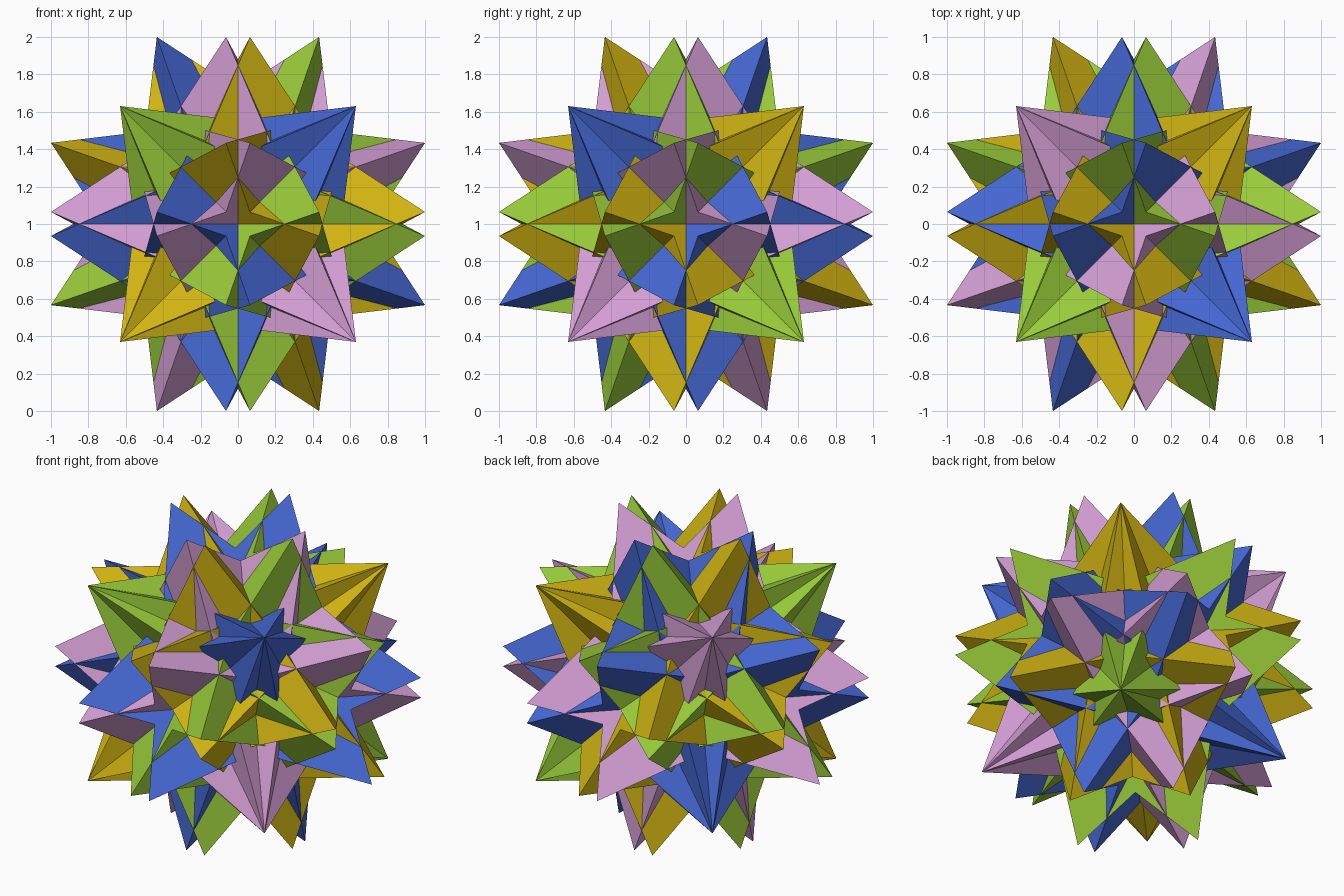
import bpy, bmesh, math
from mathutils import Vector, Matrix

if "Cube" in bpy.data.objects:
    bpy.data.objects.remove(bpy.data.objects["Cube"])

TWIST = math.radians(40)
# circumradius chosen so the widest tips reach exactly 1 unit from the centre
R = 1 / (1 / (3 * math.sqrt(3)) + math.sqrt(16 / 27) * math.cos(math.radians(20)))
A = R / math.sqrt(3)
CENTRE = Vector((0, 0, 1))

# one colour per cube diagonal
groups = {
    "blue": ((1, -1, 1), (0.060, 0.140, 0.66)),
    "green": ((-1, -1, 1), (0.320, 0.60, 0.042)),
    "yellow": ((1, 1, 1), (0.64, 0.46, 0.006)),
    "pink": ((-1, 1, 1), (0.66, 0.345, 0.66)),
}


def tetrahedron(name, tip, angle, mat):
    """Regular tetrahedron with one tip on a cube corner, twisted about that axis."""
    x, y, z = tip
    corners = [(x, y, z), (x, -y, -z), (-x, y, -z), (-x, -y, z)]
    turn = Matrix.Rotation(angle, 3, Vector(tip).normalized())
    bm = bmesh.new()
    vs = [bm.verts.new(turn @ (Vector(c) * A) + CENTRE) for c in corners]
    for skip in range(4):
        bm.faces.new([v for i, v in enumerate(vs) if i != skip])
    bmesh.ops.recalc_face_normals(bm, faces=bm.faces)
    mesh = bpy.data.meshes.new(name)
    bm.to_mesh(mesh)
    bm.free()
    mesh.materials.append(mat)
    bpy.context.collection.objects.link(bpy.data.objects.new(name, mesh))


# four interlocked tetrahedra per diagonal: both ends, both twists
for colour, (axis, rgb) in groups.items():
    mat = bpy.data.materials.new(colour)
    mat.diffuse_color = (*rgb, 1)
    mat.use_nodes = True
    mat.node_tree.nodes["Principled BSDF"].inputs["Base Color"].default_value = mat.diffuse_color
    for end, s in (("upper", 1), ("lower", -1)):
        tip = tuple(s * c for c in axis)
        for side, t in (("left", 1), ("right", -1)):
            tetrahedron(f"{colour}_{end}_{side}_tetrahedron", tip, t * TWIST, mat)
